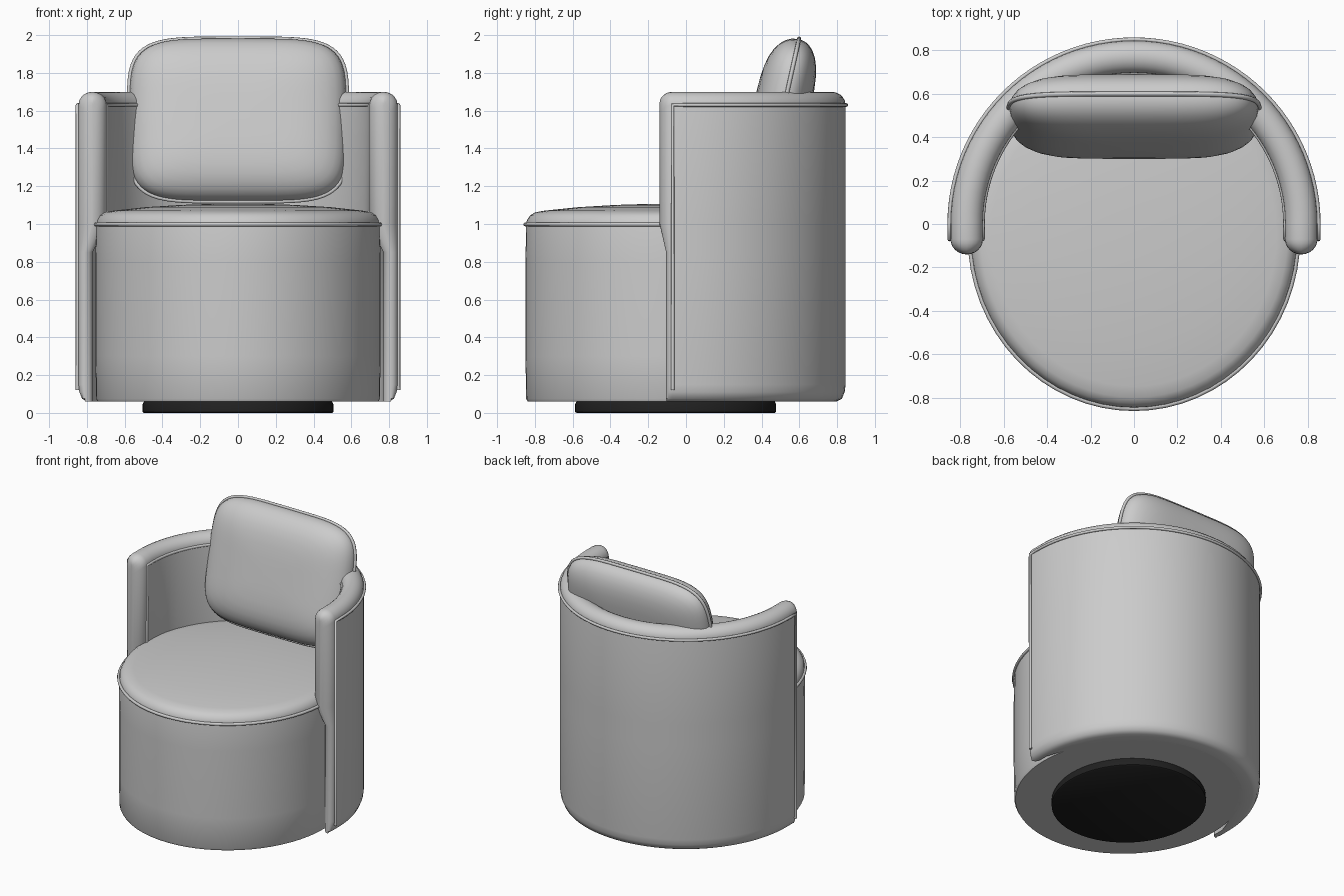
import bpy, bmesh
from math import sin, cos, pi, radians, copysign
from mathutils import Matrix, Vector

cube = bpy.data.objects.get("Cube")
if cube:
    bpy.data.objects.remove(cube)


def material(name, value):
    m = bpy.data.materials.new(name)
    m.use_nodes = True
    colour = (value, value, value, 1)
    m.diffuse_color = colour
    m.node_tree.nodes["Principled BSDF"].inputs["Base Color"].default_value = colour
    return m


fabric = material("grey fabric", 0.6)
black = material("black base", 0.015)


def loft(name, rings, mat, cap=True, angle=40):
    """Skin a list of closed rings, with flat caps at both ends."""
    bm = bmesh.new()
    loops = [[bm.verts.new(p) for p in ring] for ring in rings]
    n = len(loops[0])
    for a, b in zip(loops, loops[1:]):
        for i in range(n):
            j = (i + 1) % n
            bm.faces.new((a[i], a[j], b[j], b[i]))
    if cap:
        bm.faces.new(loops[0])
        bm.faces.new(loops[-1])
    bmesh.ops.remove_doubles(bm, verts=bm.verts, dist=0.0005)
    bmesh.ops.recalc_face_normals(bm, faces=bm.faces)
    mesh = bpy.data.meshes.new(name)
    bm.to_mesh(mesh)
    bm.free()
    ob = bpy.data.objects.new(name, mesh)
    bpy.context.collection.objects.link(ob)
    mesh.materials.append(mat)
    bpy.ops.object.select_all(action='DESELECT')
    ob.select_set(True)
    bpy.context.view_layer.objects.active = ob
    bpy.ops.object.shade_smooth_by_angle(angle=radians(angle))
    return ob


def piping(name, points, radius=0.01, closed=False):
    """Thin round cord along a path."""
    cu = bpy.data.curves.new(name, 'CURVE')
    cu.dimensions = '3D'
    cu.bevel_depth = radius
    cu.bevel_resolution = 2
    cu.use_fill_caps = True
    sp = cu.splines.new('POLY')
    sp.points.add(len(points) - 1)
    for p, co in zip(sp.points, points):
        p.co = (*co, 1)
    sp.use_cyclic_u = closed
    ob = bpy.data.objects.new(name, cu)
    cu.materials.append(fabric)
    bpy.context.collection.objects.link(ob)
    return ob


# Oval seat drum, its cord and the swivel base share one outline
SEAT_Y, SEAT_RX, SEAT_RY, SEGS = -0.055, 0.755, 0.795, 64


def oval(scale, z):
    return [(SEAT_RX * scale * cos(2 * pi * i / SEGS),
             SEAT_Y + SEAT_RY * scale * sin(2 * pi * i / SEGS), z) for i in range(SEGS)]


drum = [(0.985, 0.06), (0.995, 0.075), (1, 0.3), (1, 0.8), (0.995, 1.0)]
crown = [(0.99, 1.02), (0.97, 1.045), (0.935, 1.062), (0.87, 1.071),
         (0.65, 1.089), (0.4, 1.101), (0.2, 1.106), (0.05, 1.107)]
loft("seat", [oval(s, z) for s, z in drum + crown], fabric)
piping("seat_piping", oval(1.0, 0.998), 0.011, True)
loft("swivel_base", [oval(s, z) for s, z in
                     [(0.66, 0), (0.67, 0.006), (0.67, 0.045), (0.66, 0.06)]], black)

# Curved back and arms: one cross-section carried round a half circle
END_Y, MID, HALF, RIM = -0.07, 0.77, 0.075, 1.63


def section(inner):
    """Radius and height pairs, from the outer foot over the rim to the inner foot."""
    pts = [(0.795, 0.06), (0.825, 0.075), (0.84, 0.11), (0.845, 0.15),
           (0.845, 0.85), (0.845, 1.0)]
    pts += [(MID + HALF * cos(pi * i / 10), RIM + 0.07 * sin(pi * i / 10)) for i in range(11)]
    return pts + [(MID - HALF, 1.0), (inner, 0.85), (inner, 0.15), (inner, 0.06)]


def nose(z):
    """How far the rounded arm front projects at a given height."""
    t = min(max((z - 0.85) / 0.15, 0), 1)
    return 0.035 + 0.035 * t


rings = []


def arm_ring(side, turn):
    ring = []
    for r, z in section(0.77):
        centre = MID if z > 0.9 else 0.81
        top = 0.06 * (1 - cos(turn)) * (z > 1.6)
        ring.append((side * (centre + (r - centre) * max(cos(turn), 0.02)),
                     END_Y - nose(z) * sin(turn), z - top))
    return ring


turns = [pi / 2 * i / 6 for i in range(7)]
rings += [arm_ring(1, t) for t in reversed(turns)]
for i in range(49):
    a = pi * i / 48
    inner = 0.77 - 0.07 * min(1, sin(a) * 3)
    rings.append([(r * cos(a), r * sin(a), z) for r, z in section(inner)])
rings += [arm_ring(-1, t) for t in turns]
loft("back_and_arms", rings, fabric, angle=50)


# Cords along the outer and inner seams of the back and arms
def seam(radius, foot):
    arc = [(radius * cos(pi * i / 48), radius * sin(pi * i / 48), RIM) for i in range(49)]
    ends = [[(s * radius, END_Y, z) for z in (foot, RIM)] for s in (1, -1)]
    return ends[0] + arc + ends[1][::-1]


piping("outer_seam_piping", seam(0.849, 0.12))
piping("inner_seam_piping", seam(0.697, 1.0))

# Plump back cushion, leaning backwards
CW, CH = 0.575, 0.44
lean = Matrix.Translation((0, 0.503, 1.55)) @ Matrix.Rotation(radians(-12.5), 4, 'X')


def pillow_ring(scale, depth):
    ring = []
    for i in range(64):
        a = 2 * pi * i / 64
        x = copysign(abs(cos(a)) ** 0.42, cos(a))
        z = copysign(abs(sin(a)) ** 0.42, sin(a))
        ring.append(lean @ Vector((CW * scale * x, depth, CH * scale * z)))
    return ring


scales = [0.05, 0.25, 0.45, 0.6, 0.72, 0.82, 0.9, 0.95, 0.985]
front = [pillow_ring(s, -0.16 * (1 - s ** 4) ** 0.5) for s in scales]
rear = [pillow_ring(s, 0.14 * (1 - s ** 4) ** 0.5) for s in reversed(scales)]
loft("back_cushion", front + [pillow_ring(1, 0)] + rear, fabric, angle=60)
piping("cushion_piping", pillow_ring(1.005, 0), 0.011, True)
